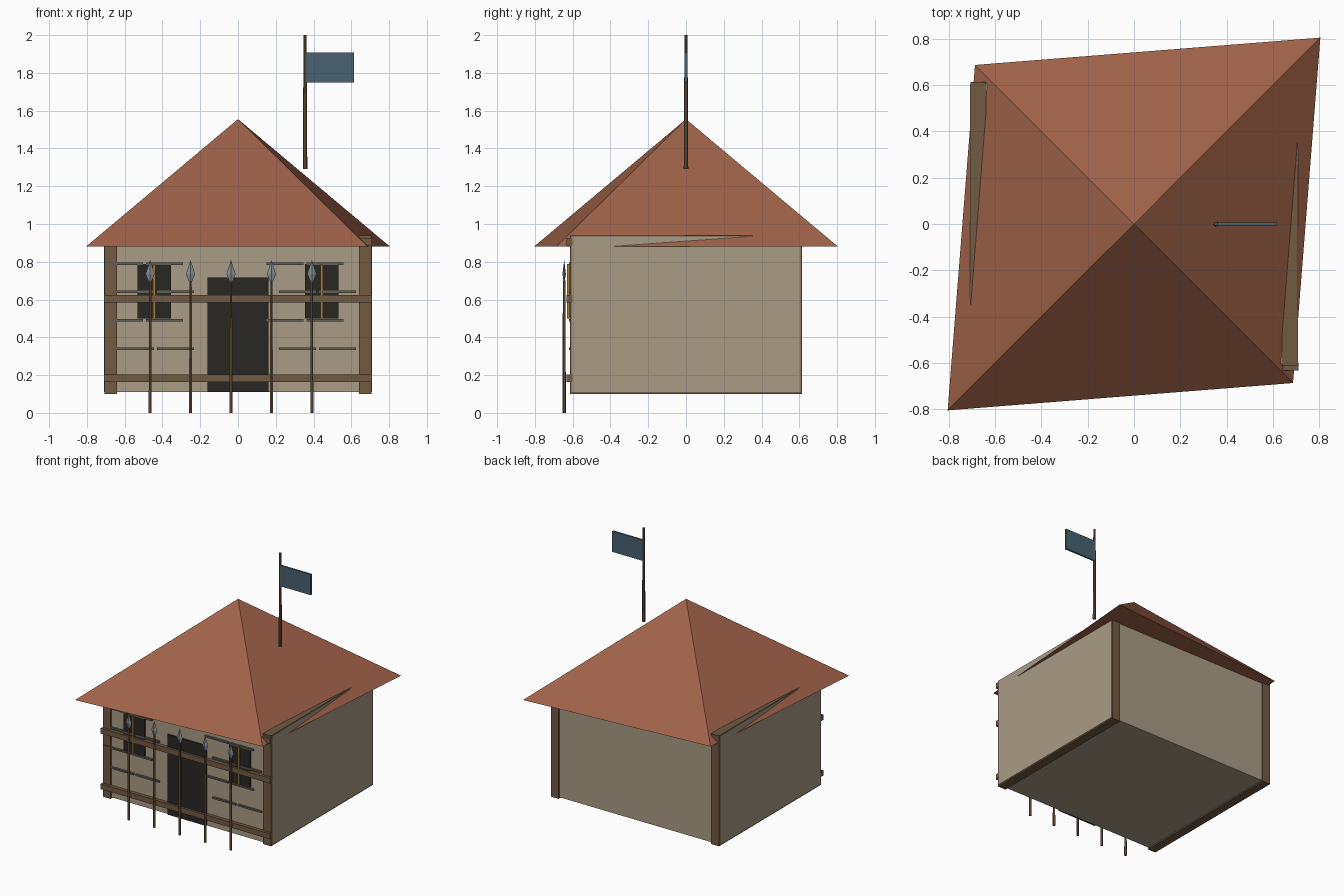
import bpy, bmesh
from math import pi, sqrt

if "Cube" in bpy.data.objects:
    bpy.data.objects.remove(bpy.data.objects["Cube"])


def mat(name, r, g, b):
    m = bpy.data.materials.new(name)
    m.diffuse_color = (*[(c / 255) ** 2.2 for c in (r, g, b)], 1)
    m.use_nodes = True
    m.node_tree.nodes["Principled BSDF"].inputs["Base Color"].default_value = m.diffuse_color
    return m


WALL = mat("plaster", 168, 154, 132)
WOOD = mat("timber", 112, 90, 68)
ROOF = mat("roof_tile", 158, 98, 74)
DARK = mat("dark_opening", 46, 44, 40)
AMBER = mat("amber", 176, 128, 58)
MORTAR = mat("mortar", 100, 96, 88)
STEEL = mat("steel", 128, 140, 148)
CLOTH = mat("flag_cloth", 74, 98, 112)


def finish(name, bm, material):
    me = bpy.data.meshes.new(name)
    bm.to_mesh(me)
    bm.free()
    me.materials.append(material)
    ob = bpy.data.objects.new(name, me)
    bpy.context.collection.objects.link(ob)
    return ob


def box(name, x, y, z, material):
    """Box from (min, max) ranges on each axis."""
    bm = bmesh.new()
    bmesh.ops.create_cube(bm, size=1)
    for v in bm.verts:
        v.co = [r[0] if c < 0 else r[1] for c, r in zip(v.co, (x, y, z))]
    return finish(name, bm, material)


def cone(name, x, y, z, r1, r2, sides, material):
    """Upright cone or cylinder between two heights."""
    bm = bmesh.new()
    bmesh.ops.create_cone(bm, cap_ends=True, segments=sides,
                          radius1=r1, radius2=r2, depth=z[1] - z[0])
    bmesh.ops.translate(bm, verts=bm.verts, vec=(x, y, sum(z) / 2))
    return finish(name, bm, material)


# Main walls
box("walls", (-0.709, 0.709), (-0.605, 0.605), (0.11, 0.934), WALL)

# Timber frames that sit in the side walls and show as corner posts
for side, s in (("left", -1), ("right", 1)):
    box(f"{side}_timber_frame", sorted((s * 0.64, s * 0.706)), (-0.613, 0.613), (0.10, 0.938), WOOD)

# Front rails
for i, z in enumerate((0.183, 0.605, 0.905)):
    box(f"front_rail_{i + 1}", (-0.71, 0.71), (-0.632, -0.60), (z - 0.02, z + 0.02), WOOD)

# Four-sided roof, stretched along one diagonal
bm = bmesh.new()
a, b = 0.805, 0.687
base = [bm.verts.new((x, y, 0.88)) for x, y in ((a, a), (-b, b), (-a, -a), (b, -b))]
apex = bm.verts.new((0, 0, 1.555))
bm.faces.new(base[::-1])
for i in range(4):
    bm.faces.new((base[i], base[(i + 1) % 4], apex))
finish("roof", bm, ROOF)

# Door
box("door", (-0.162, 0.162), (-0.615, -0.60), (0.11, 0.718), DARK)

# Windows with amber bars
for side, s in (("left", -1), ("right", 1)):
    cx = s * 0.443
    box(f"{side}_window", (cx - 0.088, cx + 0.088), (-0.617, -0.60), (0.50, 0.788), DARK)
    box(f"{side}_window_bar", (cx - 0.006, cx + 0.006), (-0.63, -0.61), (0.50, 0.788), AMBER)

# Staggered mortar lines either side of the door
for row, z in enumerate((0.34, 0.49, 0.642, 0.79)):
    centres = (-0.60, -0.39, 0.25, 0.46) if row % 2 else (-0.543, -0.33, 0.315, 0.528)
    for i, cx in enumerate(centres):
        box(f"mortar_line_{row + 1}_{i + 1}", (cx - 0.098, cx + 0.098),
            (-0.62, -0.60), (z - 0.006, z + 0.006), MORTAR)

# Row of spears along the front
for i in range(5):
    x = -0.465 + i * 0.214
    cone(f"spear_shaft_{i + 1}", x, -0.645, (0, 0.70), 0.009, 0.007, 6, WOOD)
    bm = bmesh.new()
    ring = [bm.verts.new((x + dx, -0.645 + dy, 0.735))
            for dx, dy in ((0.024, 0), (0, 0.009), (-0.024, 0), (0, -0.009))]
    top = bm.verts.new((x, -0.645, 0.81))
    low = bm.verts.new((x, -0.645, 0.675))
    for j in range(4):
        p, q = ring[j], ring[(j + 1) % 4]
        bm.faces.new((p, q, top))
        bm.faces.new((q, p, low))
    finish(f"spear_head_{i + 1}", bm, STEEL)

# Flagpole and flag
cone("flagpole", 0.355, 0, (1.29, 2.0), 0.012, 0.008, 8, WOOD)
box("flag", (0.36, 0.615), (-0.007, 0.007), (1.75, 1.907), CLOTH)
